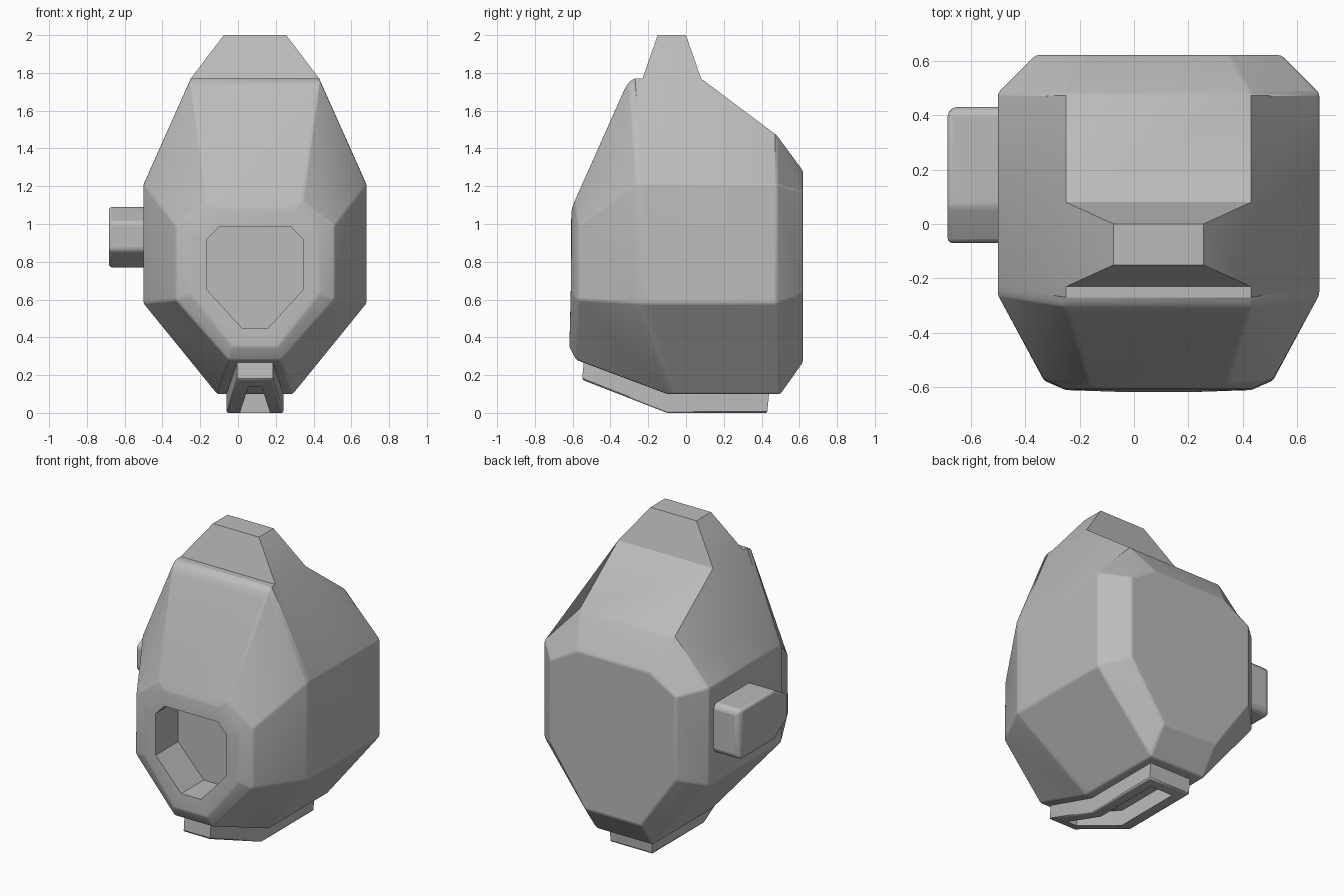
import bpy
import bmesh
import math

CENTRE_X = 0.09

cube = bpy.data.objects.get("Cube")
if cube:
    bpy.data.objects.remove(cube, do_unlink=True)

grey = bpy.data.materials.new("plain_grey")
grey.use_nodes = True
grey.diffuse_color = (0.5, 0.5, 0.5, 1)
grey.node_tree.nodes["Principled BSDF"].inputs["Base Color"].default_value = grey.diffuse_color


def finish(name, bm, bevel=None, segments=2):
    """Turn a bmesh into a smooth, optionally bevelled object."""
    bmesh.ops.recalc_face_normals(bm, faces=bm.faces)
    mesh = bpy.data.meshes.new(name)
    bm.to_mesh(mesh)
    bm.free()
    mesh.materials.append(grey)
    obj = bpy.data.objects.new(name, mesh)
    bpy.context.collection.objects.link(obj)
    if bevel:
        mod = obj.modifiers.new("soft_edges", 'BEVEL')
        mod.width, mod.segments, mod.limit_method = bevel, segments, 'WEIGHT'
    bpy.ops.object.select_all(action='DESELECT')
    obj.select_set(True)
    bpy.context.view_layer.objects.active = obj
    bpy.ops.object.shade_smooth_by_angle(angle=math.radians(32))
    return obj


def mirrored_ring(bm, half):
    """Closed ring from its +x half, listed bottom to top."""
    points = half + [(-x, y, z) for x, y, z in reversed(half)]
    return [bm.verts.new((x + CENTRE_X, y, z)) for x, y, z in points]


def bridge(bm, a, b):
    n = len(a)
    return [bm.faces.new((a[i], a[(i + 1) % n], b[(i + 1) % n], b[i])) for i in range(n)]


# Body: eight-sided sections from back to front, ending inside the front pocket
def section(bottom, low_side, high_side, top):
    return [bottom, low_side, high_side, top]


pocket = [(0.07, 0.45), (0.253, 0.65), (0.253, 0.92), (0.19, 0.985)]
sections = [
    section((0.2, 0.62, 0.27), (0.45, 0.62, 0.63), (0.45, 0.62, 1.17), (0.26, 0.62, 1.28)),
    section((0.2, 0.5, 0.1), (0.59, 0.48, 0.58), (0.59, 0.48, 1.21), (0.34, 0.48, 1.47)),
    section((0.2, 0.08, 0.1), (0.59, 0.08, 0.58), (0.59, 0.08, 1.21), (0.34, 0.08, 1.77)),
    section((0.2, -0.05, 0.1), (0.59, -0.2, 0.58), (0.59, -0.2, 1.21), (0.34, -0.23, 1.77)),
    section((0.2, -0.1, 0.1), (0.59, -0.26, 0.58), (0.59, -0.26, 1.21), (0.34, -0.3, 1.77)),
    section((0.14, -0.58, 0.28), (0.42, -0.575, 0.6), (0.42, -0.57, 0.99), (0.25, -0.59, 1.12)),
    section((0.12, -0.618, 0.35), (0.34, -0.61, 0.63), (0.34, -0.605, 0.95), (0.2, -0.605, 1.08)),
    [(x, -0.61, z) for x, z in pocket],
    [(x, -0.38, z) for x, z in pocket],
]
bm = bmesh.new()
rings = [mirrored_ring(bm, s) for s in sections]
strips = [bridge(bm, a, b) for a, b in zip(rings, rings[1:])]
bm.faces.new(rings[0])
bm.faces.new(rings[-1])

# Crown: the top panel between two sections rises into a tapered block
crown_base = strips[2][3]
base_verts = [rings[2][3], rings[2][4], rings[3][4], rings[3][3]]
bm.faces.remove(crown_base)
crown_top = [bm.verts.new((CENTRE_X + s * 0.165, y, 2.0))
             for s, y in ((1, 0.0), (-1, 0.0), (-1, -0.15), (1, -0.15))]
bridge(bm, base_verts, crown_top)
bm.faces.new(crown_top)

# Bevel weights: a broad round on the brow, a fine one on the other hull edges
bmesh.ops.recalc_face_normals(bm, faces=bm.faces)
weight = bm.edges.layers.float.new("bevel_weight_edge")
sharp_verts = set(rings[-1]) | set(rings[-2]) | set(crown_top) | set(base_verts)
brow = {rings[4][3], rings[4][4]}
for edge in bm.edges:
    if set(edge.verts) == brow:
        edge[weight] = 1.0
    elif not sharp_verts & set(edge.verts) and edge.calc_face_angle(0) > math.radians(15):
        edge[weight] = 0.15
finish("body", bm, 0.07, 3)

# Side knob: chamfered profile pushed out of the right side
profile = [(-0.07, 0.86), (0.065, 0.77), (0.43, 0.77), (0.43, 1.09), (0.065, 1.09), (-0.07, 1.01)]
bm = bmesh.new()
inner, outer = [[bm.verts.new((x, y, z)) for y, z in profile] for x in (-0.49, -0.684)]
bridge(bm, inner, outer)
bm.faces.new(inner)
bm.faces.new(outer)
weight = bm.edges.layers.float.new("bevel_weight_edge")
for edge in bm.edges:
    if not set(edge.verts) <= set(inner):
        edge[weight] = 1.0 if edge.verts[0].co.y > 0.4 and edge.verts[1].co.y > 0.4 else 0.5
finish("side_knob", bm, 0.035, 3)


# Base rail: a bent, tapered frame with an open slot underneath
def rail_ring(bm, stations):
    left = [(CENTRE_X + x, y, z) for x, y, z in stations]
    right = [(CENTRE_X - x, y, z) for x, y, z in reversed(stations)]
    return [bm.verts.new(p) for p in left + right]


bm = bmesh.new()
outer_top = rail_ring(bm, [(0.095, -0.54, 0.28), (0.15, -0.1, 0.11), (0.15, 0.44, 0.11)])
outer_low = rail_ring(bm, [(0.095, -0.55, 0.175), (0.15, -0.1, 0.0), (0.15, 0.43, 0.0)])
slot_low = rail_ring(bm, [(0.035, -0.46, 0.14), (0.08, -0.1, 0.0), (0.08, 0.36, 0.0)])
slot_top = rail_ring(bm, [(0.035, -0.45, 0.24), (0.08, -0.1, 0.11), (0.08, 0.36, 0.11)])
for a, b in ((outer_top, outer_low), (outer_low, slot_low), (slot_low, slot_top)):
    bridge(bm, a, b)
weight = bm.edges.layers.float.new("bevel_weight_edge")
for edge in bm.edges:
    if set(edge.verts) <= set(outer_low):
        edge[weight] = 1.0
finish("base_rail", bm, 0.008, 2)
